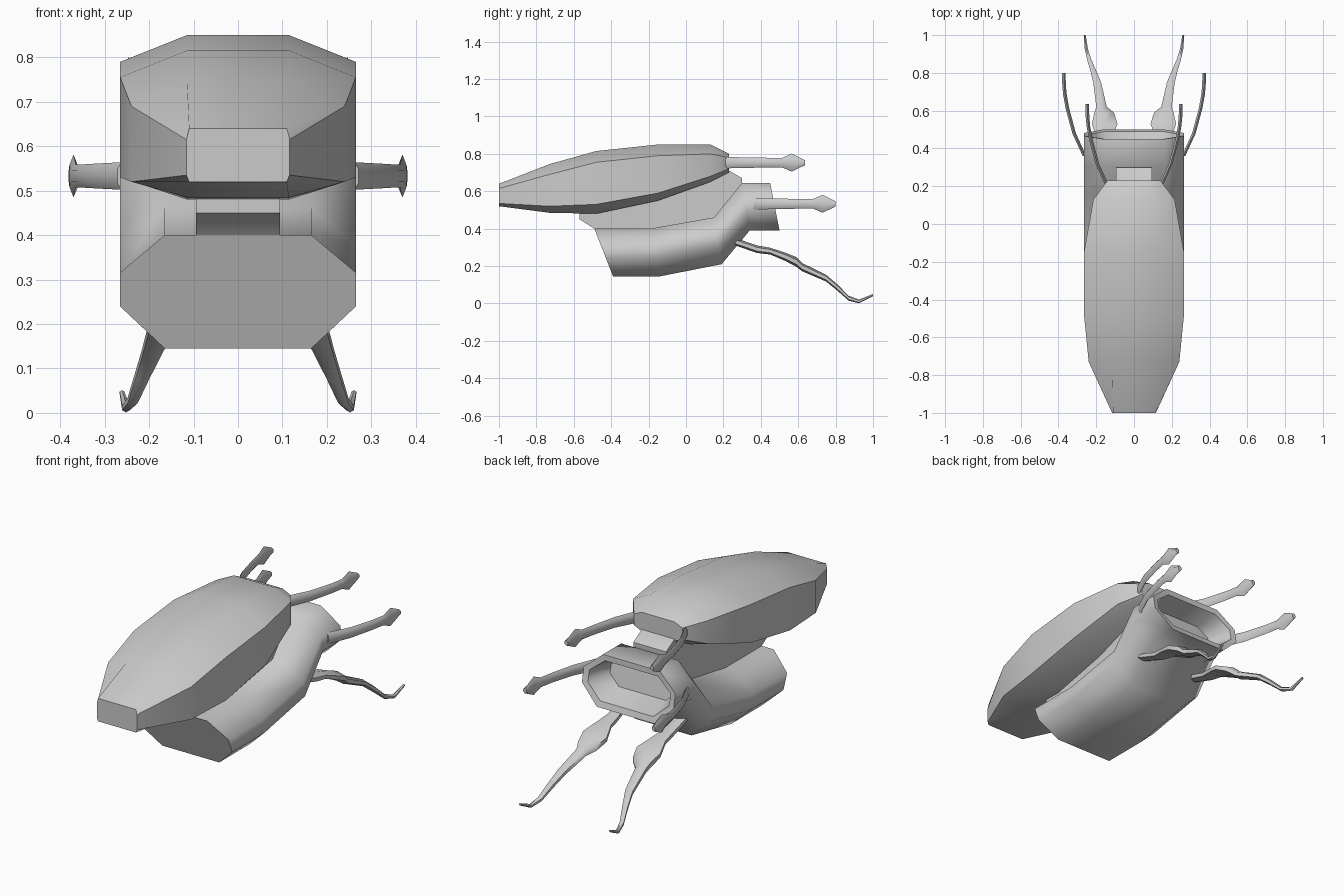
import bpy, bmesh, math

if "Cube" in bpy.data.objects:
    bpy.data.objects.remove(bpy.data.objects["Cube"])


def finish(name, bm, angle=50):
    bmesh.ops.recalc_face_normals(bm, faces=bm.faces)
    me = bpy.data.meshes.new(name)
    bm.to_mesh(me)
    bm.free()
    ob = bpy.data.objects.new(name, me)
    bpy.context.collection.objects.link(ob)
    me.shade_smooth()
    me.set_sharp_from_angle(angle=math.radians(angle))
    return ob


def loft(name, rings, angle=50, mirror=False):
    """Skin a closed tube through rings of equal point count and cap both ends."""
    bm = bmesh.new()
    vs = [[bm.verts.new(p) for p in r] for r in rings]
    n = len(rings[0])
    for a, b in zip(vs, vs[1:]):
        for i in range(n):
            j = (i + 1) % n
            bm.faces.new((a[i], a[j], b[j], b[i]))
    bm.faces.new(vs[0])
    bm.faces.new(vs[-1])
    ob = finish(name, bm, angle)
    if mirror:
        ob.modifiers.new("mirror", 'MIRROR')
    return ob


def octagon(flat, wide, pts):
    """Eight-sided section; pts = (y, z) of top, upper corner, lower corner, bottom."""
    half = [(x, y, z) for x, (y, z) in zip((flat, wide, wide, flat), pts)]
    return half + [(-x, y, z) for x, y, z in reversed(half)]


# Upper shell: y, half widths, then heights of top / upper corner / lower corner / bottom
shell = [
    (-1.00, .110, .116, .64, .615, .535, .52),
    (-0.73, .115, .240, .745, .69, .52, .485),
    (-0.48, .115, .265, .815, .755, .53, .48),
    (-0.15, .115, .265, .85, .79, .59, .55),
    (0.13, .115, .215, .85, .80, .68, .65),
    (0.23, .095, .140, .80, .78, .72, .70),
]
loft("upper_shell", [octagon(f, w, [(y, z) for z in zs]) for y, f, w, *zs in shell])


# Lower body ending in a hollow mouth; sections lean between top and bottom points
def lean(yt, zt, yb, zb, inset=0):
    h = zt - zb
    pts = []
    for t in (0, .33, .63, 1):
        pts.append((yt + (yb - yt) * t, zt - h * t))
    return octagon(.165 - inset * .4, .265 - inset, pts)


loft("lower_body", [
    lean(-.49, .40, -.39, .145),
    lean(-.19, .40, -.14, .145),
    lean(.15, .46, .19, .21),
    lean(.30, .645, .34, .39),
    lean(.45, .645, .50, .39),
    lean(.45, .615, .49, .42, .03),
    lean(.33, .59, .36, .45, .07),
], 55)

# Narrow neck joining body and shell
neck = [(-.57, .52), (-.57, .45), (-.49, .40), (-.44, .30), (.15, .40),
        (.30, .60), (.30, .67), (.23, .71), (0, .72)]
loft("neck", [[(x, y, z) for y, z in neck] for x in (-.095, .095)], 40)


# Limbs: stations of x, y, z, half width, half height
def limb(name, stations, sides=6):
    rings = []
    for x, y, z, w, h in stations:
        rings.append([(x + w * math.cos(a), y, z + h * math.sin(a))
                      for a in (math.tau * (i + .5) / sides for i in range(sides))])
    return loft(name, rings, 50, True)


paddle = [(0, 0, .031), (.055, .12, .028), (.09, .25, .026),
          (.103, .32, .026), (.108, .37, .048), (.11, .44, .014)]
limb("middle_leg", [(.262 + x, .36 + y, .533, .011, h) for x, y, h in paddle])
limb("upper_leg", [(.138 + x, .195 + y, .753, .011, h) for x, y, h in paddle])

limb("lower_leg", [
    (.165, .25, .335, .030, .020),
    (.158, .38, .290, .035, .020),
    (.157, .45, .280, .045, .018),
    (.155, .53, .250, .078, .022),
    (.158, .59, .222, .060, .026),
    (.172, .62, .195, .032, .022),
    (.195, .75, .135, .024, .018),
    (.215, .81, .085, .018, .017),
    (.237, .87, .028, .013, .013),
    (.252, .925, .011, .010, .010),
    (.261, 1.00, .045, .006, .006),
])
